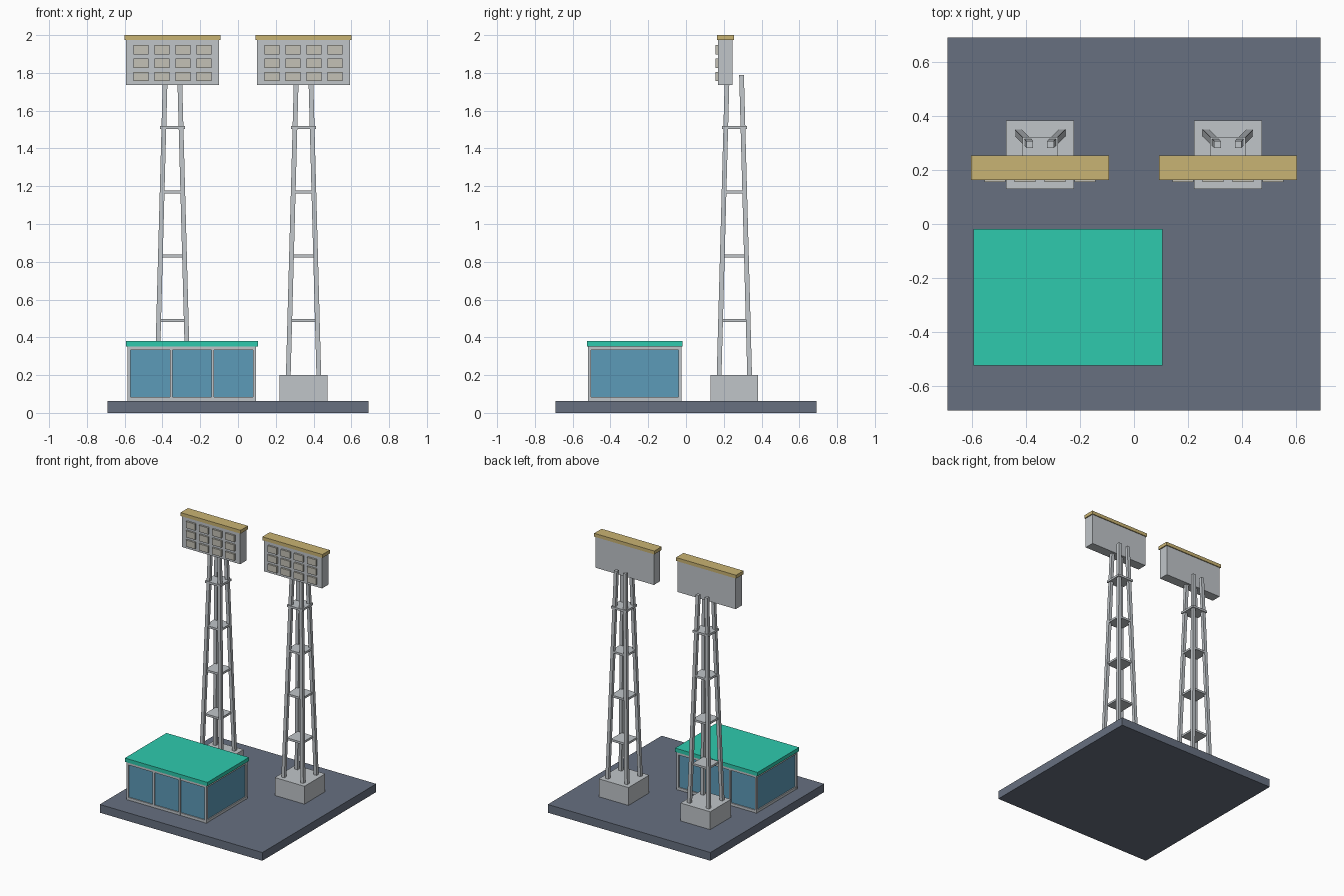
import bpy

if "Cube" in bpy.data.objects:
    bpy.data.objects.remove(bpy.data.objects["Cube"], do_unlink=True)


def material(name, rgb):
    """Flat material from display (sRGB) values."""
    lin = [((c / 255 + 0.055) / 1.055) ** 2.4 for c in rgb]
    mat = bpy.data.materials.new(name)
    mat.use_nodes = True
    mat.diffuse_color = (*lin, 1)
    mat.node_tree.nodes["Principled BSDF"].inputs["Base Color"].default_value = (*lin, 1)
    return mat


slate = material("slate ground", (103, 112, 128))
steel = material("light steel", (192, 197, 201))
teal = material("teal roof", (46, 202, 174))
glass_blue = material("blue glass", (92, 155, 185))
gold = material("gold trim", (201, 179, 115))
lamp_beige = material("lamp beige", (195, 193, 182))


def box(name, mat, centre, size):
    bpy.ops.mesh.primitive_cube_add(size=1, location=centre)
    ob = bpy.context.object
    ob.name = name
    for v in ob.data.vertices:
        v.co = [c * s for c, s in zip(v.co, size)]
    ob.data.materials.append(mat)
    return ob


def slab(name, mat, x, y, half_x, half_y, z0, z1):
    return box(name, mat, (x, y, (z0 + z1) / 2), (2 * half_x, 2 * half_y, z1 - z0))


def leaning_leg(name, x, y, sx, sy, z0, z1, foot, head, width):
    """Square bar that leans in towards the tower axis."""
    leg = slab(name, steel, x, y, width / 2, width / 2, z0, z1)
    for v in leg.data.vertices:
        spread = head if v.co.z > 0 else foot
        v.co.x += sx * spread
        v.co.y += sy * spread


# Ground
GROUND = 0.063
slab("ground_slab", slate, 0, 0, 0.69, 0.69, 0, GROUND)

# Glazed pavilion
PX, PY, HX, HY = -0.244, -0.271, 0.34, 0.248
EAVES, POST, RAIL = 0.352, 0.016, 0.02
slab("pavilion_roof", teal, PX, PY, 0.35, 0.252, EAVES, 0.381)
slab("pavilion_glass", glass_blue, PX, PY, HX - 0.01, HY - 0.01, GROUND, EAVES)
for side in (-1, 1):
    for end in (-1, 1):
        slab("corner_post", steel, PX + side * (HX - POST / 2), PY + end * (HY - POST / 2),
             POST / 2, POST / 2, GROUND, EAVES)
        slab("mullion", steel, PX + side * 0.11, PY + end * (HY - POST / 2),
             0.007, POST / 2, GROUND, EAVES)
    for z0, z1 in ((GROUND, GROUND + RAIL), (EAVES - RAIL, EAVES)):
        slab("long_rail", steel, PX, PY + side * (HY - 0.008), HX - POST, 0.006, z0, z1)
        slab("short_rail", steel, PX + side * (HX - 0.008), PY, 0.006, HY - POST, z0, z1)

# Floodlight towers
TY, PANEL_Y = 0.256, 0.208
for tx, which in ((-0.347, "right"), (0.347, "left")):
    slab(which + "_plinth", steel, tx, TY, 0.126, 0.126, GROUND, 0.2)
    for sx in (-1, 1):
        for sy in (-1, 1):
            leaning_leg(which + "_leg", tx, TY, sx, sy, 0.19, 1.79, 0.081, 0.038, 0.025)
    for i in range(4):
        z = 0.49 + 0.34 * i
        slab(which + "_platform", steel, tx, TY, 0.066, 0.066, z - 0.008, z + 0.008)
    slab(which + "_light_panel", steel, tx, PANEL_Y, 0.247, 0.038, 1.735, 1.975)
    slab(which + "_panel_cap", gold, tx, PANEL_Y, 0.255, 0.045, 1.974, 2.0)
    for col in range(4):
        for row in range(3):
            box(which + "_lamp", lamp_beige,
                (tx + (col - 1.5) * 0.111, 0.165, 1.852 + (row - 1) * 0.071),
                (0.078, 0.018, 0.05))
